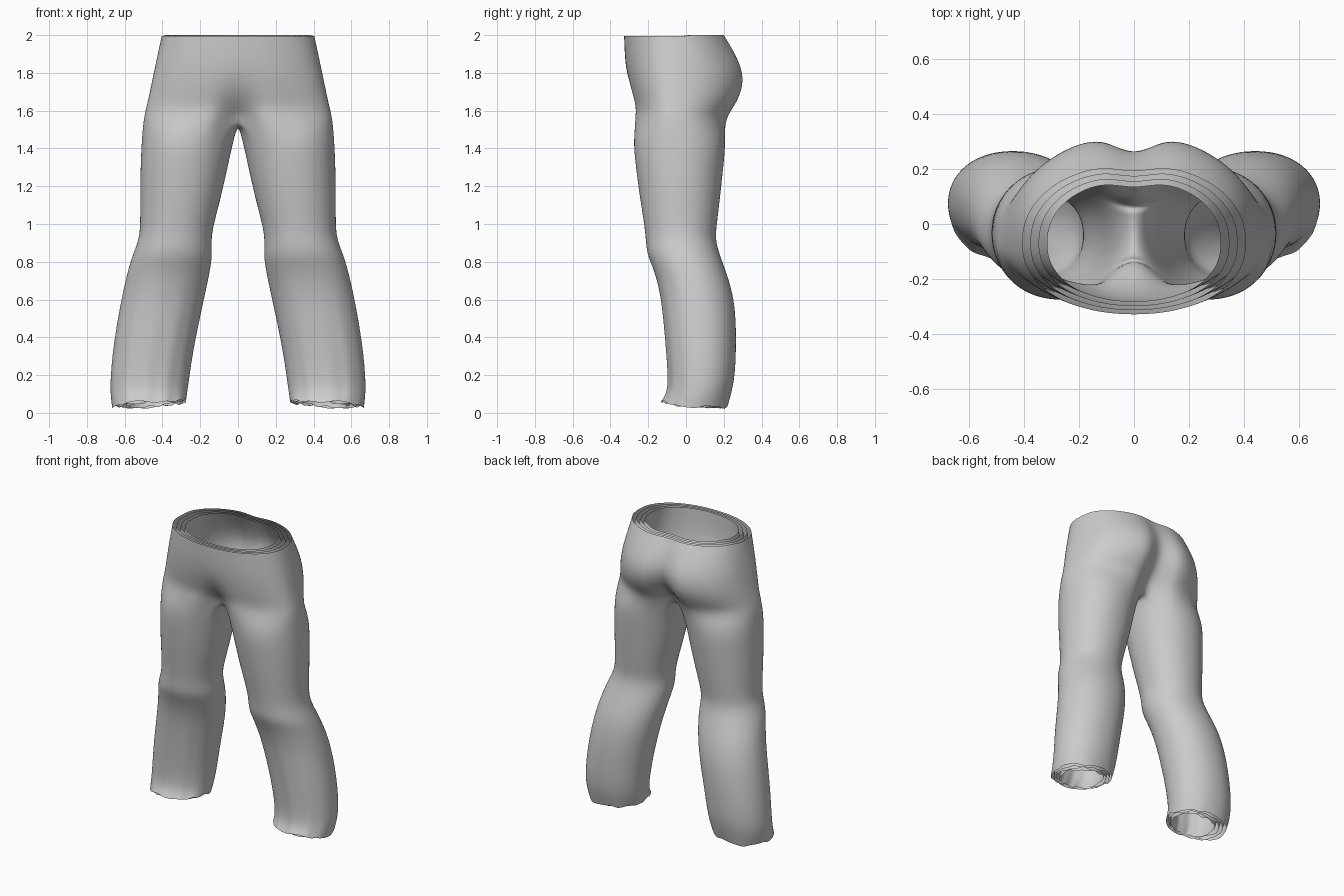
import bpy, bmesh, math, random

if "Cube" in bpy.data.objects:
    bpy.data.objects.remove(bpy.data.objects["Cube"])

random.seed(4)
M, K = 28, 9          # points on the outer arc, points on the crotch side
N = M + K

# hips: z, half width, front, back, front dip, back dip
HIPS = [(2.00, .405, -.328, .215, .00, .025),
        (1.90, .425, -.325, .280, .00, .04),
        (1.80, .447, -.316, .327, .00, .06),
        (1.70, .467, -.297, .320, .02, .09),
        (1.62, .485, -.275, .275, .06, .12),
        (1.56, .500, -.285, .230, .13, .12)]
# legs: z, inner x, outer x, front, back
LEGS = [(1.45, .022, .510, -.282, .213),
        (1.30, .055, .517, -.266, .198),
        (1.15, .088, .518, -.246, .182),
        (1.00, .128, .518, -.222, .164),
        (0.92, .142, .524, -.213, .155),
        (0.84, .136, .557, -.208, .178),
        (0.76, .146, .582, -.170, .208),
        (0.64, .172, .610, -.138, .248),
        (0.50, .202, .637, -.120, .265),
        (0.34, .235, .662, -.106, .266),
        (0.20, .256, .675, -.095, .260),
        (0.11, .268, .677, -.098, .242),
        (0.05, .275, .667, -.130, .222)]


def power(v, p):
    return math.copysign(abs(v) ** p, v)


def hip_arc(row, s):
    """Half outline of the hips, front centre round the side to back centre."""
    z, w, front, back, fdip, bdip = row
    w, front, back = w - .03 * s, front + .015 * s, back - .019 * s
    mid = -.07
    pts = []
    for i in range(M):
        a = math.radians(-90 + 180 * i / (M - 1))
        x = 0 if i in (0, M - 1) else w * abs(math.cos(a)) ** .95
        si = power(math.sin(a), .9)
        dip = math.exp(-(x / .085) ** 2)
        if a < 0:
            y = mid + (mid - front) * si + fdip * dip
        else:
            y = mid + (back - mid) * si - bdip * dip
        pts.append((x, y, z - .006 * (y < 0) * (z > 1.95)))
    return pts


def leg_ring(row, s):
    """Closed outline of one leg."""
    z, xi, xo, front, back = row
    xi, xo, front, back = xi + .015 * s, xo - .025 * s, front + .007 * s, back - .018 * s
    cx, rx, cy, ry = (xi + xo) / 2, (xo - xi) / 2, (front + back) / 2, (back - front) / 2
    pts = []
    for i in range(N):
        d = -138 + 276 * i / (M - 1) if i < M else 138 + 84 * (i - M + 1) / (K + 1)
        a = math.radians(d)
        x, y, h = cx + rx * power(math.cos(a), .95), cy + ry * power(math.sin(a), .95), z
        if z < .8 and y < cy:                  # shin creases
            y += .007 * math.sin(i * 2.1 + s) * (.8 - z) * (-math.sin(a))
        if z < .06:                            # sloping ragged hem
            h += -.07 * (x - cx) - .08 * (y - cy) + random.uniform(-.014, .008)
        pts.append((x, y, h))
    return pts


def trouser_layer(s):
    bm = bmesh.new()
    rows = [[bm.verts.new(p) for p in hip_arc(r, s)] for r in HIPS]
    # crotch seam closes the last hip row
    y0, y1 = rows[-1][-1].co.y, rows[-1][0].co.y
    for k in range(1, K + 1):
        t = k / (K + 1)
        z = 1.56 - .03 * math.sin(math.pi * t) + .012 * s
        rows[-1].append(bm.verts.new((0, y0 + (y1 - y0) * t, z)))
    rows += [[bm.verts.new(p) for p in leg_ring(r, s)] for r in LEGS]
    for a, b in zip(rows, rows[1:]):
        closed = len(a) == N
        for i in range(N if closed else M - 1):
            j = (i + 1) % N
            bm.faces.new((a[i], b[i], b[j], a[j]))
    me = bpy.data.meshes.new("trouser_layer")
    bm.to_mesh(me)
    bm.free()
    ob = bpy.data.objects.new("trousers_outer" if s == 0 else f"trousers_lining_{s}", me)
    bpy.context.collection.objects.link(ob)
    me.shade_smooth()
    mirror = ob.modifiers.new("mirror", 'MIRROR')
    mirror.merge_threshold = .002
    sub = ob.modifiers.new("smooth", 'SUBSURF')
    sub.levels = sub.render_levels = 2


# outer cloth and three nested inner layers
for layer in range(4):
    trouser_layer(layer)
